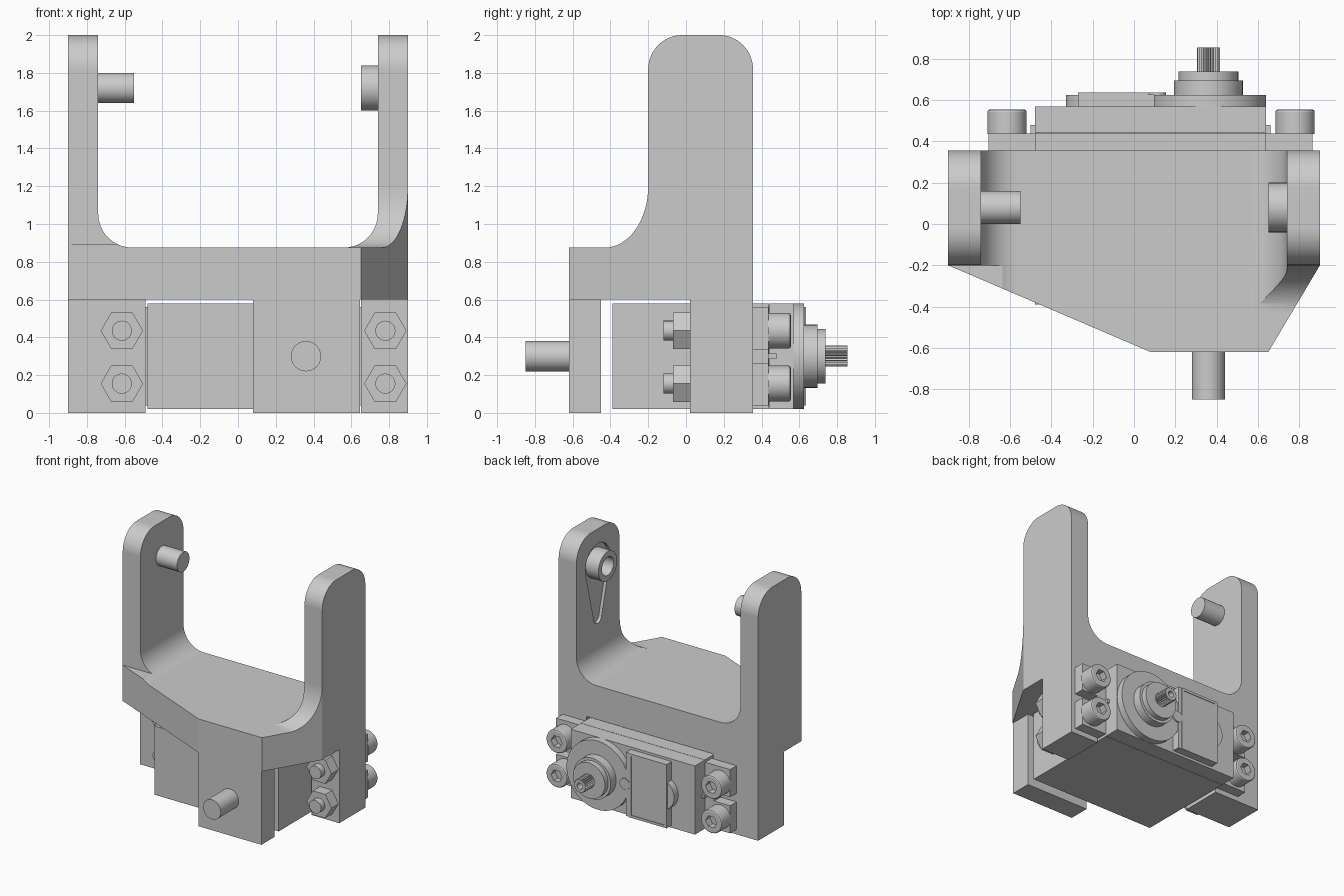
import bpy
import bmesh
from math import sin, cos, pi, radians
from mathutils import Vector

if "Cube" in bpy.data.objects:
    bpy.data.objects.remove(bpy.data.objects["Cube"], do_unlink=True)

grey = bpy.data.materials.new("plain grey")
grey.use_nodes = True
grey.diffuse_color = (0.6, 0.6, 0.6, 1)
grey.node_tree.nodes["Principled BSDF"].inputs["Base Color"].default_value = (0.6, 0.6, 0.6, 1)


def prism(name, pts, axis, a, b):
    """Extrude a flat outline along an axis from a to b."""
    def place(p, t):
        return {"x": (t, p[0], p[1]), "y": (p[0], t, p[1]), "z": (p[0], p[1], t)}[axis]
    bm = bmesh.new()
    face = bm.faces.new([bm.verts.new(place(p, a)) for p in pts])
    moved = bmesh.ops.extrude_face_region(bm, geom=[face])["geom"]
    bmesh.ops.translate(bm, verts=[v for v in moved if isinstance(v, bmesh.types.BMVert)],
                        vec=Vector(place((0, 0), b - a)))
    bmesh.ops.recalc_face_normals(bm, faces=bm.faces)
    mesh = bpy.data.meshes.new(name)
    bm.to_mesh(mesh)
    bm.free()
    mesh.materials.append(grey)
    ob = bpy.data.objects.new(name, mesh)
    bpy.context.collection.objects.link(ob)
    return ob


def box(name, x, y, z):
    return prism(name, [(x[0], z[0]), (x[1], z[0]), (x[1], z[1]), (x[0], z[1])], "y", *y)


def arc(cx, cy, rx, ry, start, end, n=16):
    steps = [radians(start + (end - start) * i / n) for i in range(n + 1)]
    return [(cx + rx * cos(t), cy + ry * sin(t)) for t in steps]


def circle(cx, cy, r, n=40):
    return arc(cx, cy, r, r, 0, 360, n)[:-1]


def combine(ob, tool, operation):
    """Apply a boolean and discard the tool."""
    mod = ob.modifiers.new("boolean", "BOOLEAN")
    mod.object, mod.operation, mod.solver = tool, operation, "EXACT"
    tool.hide_render = True
    bpy.context.view_layer.update()
    ev = ob.evaluated_get(bpy.context.evaluated_depsgraph_get())
    mesh = bpy.data.meshes.new_from_object(ev)
    ob.modifiers.clear()
    ob.data = mesh
    bpy.data.objects.remove(tool, do_unlink=True)


# Yoke: front outline, side outline and plan outline intersected
floor, under, back = 0.875, 0.6, 0.355
front = ([(-0.9, 0), (-0.49, 0), (-0.49, under), (0.65, under), (0.65, 0), (0.9, 0), (0.9, 2), (0.74, 2)]
         + arc(0.56, floor + 0.18, 0.18, 0.18, 0, -90)
         + arc(-0.56, floor + 0.18, 0.18, 0.18, 270, 180)
         + [(-0.74, 2), (-0.9, 2)])
side = ([(-0.62, under), (0.02, under), (0.02, 0), (back, 0)]
        + arc(back - 0.18, 1.82, 0.18, 0.18, 0, 90)
        + arc(-0.02, 1.82, 0.18, 0.18, 90, 180)
        + arc(-0.43, 1.2, 0.23, 1.2 - floor, 0, -90)
        + [(-0.62, floor)])
plan = [(-0.9, 0.5), (-0.9, -0.2), (0.08, -0.62), (0.65, -0.62), (0.9, -0.2), (0.9, 0.5)]
yoke = prism("yoke", front, "y", -0.8, 0.6)
combine(yoke, prism("side_shape", side, "x", -1.1, 1.1), "INTERSECT")
combine(yoke, prism("plan_shape", plan, "z", -0.2, 2.2), "INTERSECT")
combine(yoke, box("ledge_cutter", (-1.1, 0), (-0.9, -0.2), (0.892, 1.4)), "DIFFERENCE")
combine(yoke, box("front_block", (0.08, 0.645), (-0.62, -0.45), (0, 0.7)), "UNION")

# Teardrop recess inside the left arm
pivot_y, pivot_z = 0.08, 1.72
drop = arc(pivot_y, pivot_z, 0.16, 0.16, -12, 192, 28) + arc(pivot_y, 1.28, 0.05, 0.05, 192, 348, 14)
combine(yoke, prism("recess_cutter", drop, "x", 0.7, 0.765), "DIFFERENCE")

# Pivots and front pin
boss = prism("pivot_boss", circle(pivot_y, pivot_z, 0.12), "x", 0.65, 0.77)
combine(boss, prism("bore", circle(pivot_y, pivot_z, 0.075), "x", 0.6, 0.75), "DIFFERENCE")
prism("pivot_pin", circle(pivot_y, pivot_z, 0.08), "x", -0.76, -0.55)
prism("front_pin", circle(0.36, 0.3, 0.08), "y", -0.85, -0.61)

# Motor housing in stacked sections
mid_x, half, axis_z = 0.08, 0.56, 0.3
box("motor_body", (mid_x - half, mid_x + half), (-0.39, 0.44), (0.02, 0.58))
box("motor_cover", (mid_x - half, mid_x + half), (0.443, 0.57), (0.02, 0.58))
box("cover_joint", (mid_x - half + 0.01, mid_x + half - 0.01), (0.43, 0.45), (0.03, 0.57))

# Gear housing, label and output shaft
shaft_x = 0.36
prism("gear_cover", circle(shaft_x, axis_z, 0.28, 64), "y", 0.56, 0.625)
prism("idler_cover", circle(-0.2, axis_z, 0.13), "y", 0.56, 0.625)
box("label_base", (-0.27, 0.1), (0.56, 0.628), (0.04, 0.56))
label = box("label_frame", (-0.27, 0.07), (0.62, 0.636), (0.04, 0.56))
combine(label, box("label_inset", (-0.25, 0.05), (0.631, 0.7), (0.06, 0.54)), "DIFFERENCE")
prism("gear_dimple", circle(0.11, axis_z, 0.045), "y", 0.6, 0.636)
prism("bearing_base", circle(shaft_x, axis_z, 0.167, 48), "y", 0.62, 0.695)
prism("bearing_collar", circle(shaft_x, axis_z, 0.145, 48), "y", 0.69, 0.738)
teeth = 24
spline = [(shaft_x + r * cos(t), axis_z + r * sin(t))
          for i in range(teeth * 2)
          for t, r in [(pi * i / teeth, 0.056 if i % 2 else 0.048)]]
shaft = prism("output_shaft", spline, "y", 0.73, 0.855)
combine(shaft, prism("shaft_bore", circle(shaft_x, axis_z, 0.025, 24), "y", 0.78, 0.9), "DIFFERENCE")

# Mounting ears, ribs, bolts and nuts on both sides
for label_side, s, bolt_x in (("right", -1, -0.615), ("left", 1, 0.78)):
    edge = mid_x + s * half
    ear_in, ear_mid, ear_out = edge - s * 0.02, edge + s * 0.08, edge + s * 0.225
    ear = [(ear_in, 0.04), (ear_out, 0.04), (ear_out, 0.265), (ear_mid, 0.265),
           (ear_mid, 0.335), (ear_out, 0.335), (ear_out, 0.56), (ear_in, 0.56)]
    prism(label_side + "_ear", ear, "y", back, 0.438)
    rib_x = sorted((ear_in, edge + s * 0.02))
    box(label_side + "_rib", rib_x, (0.43, 0.48), (0.285, 0.315))
    for level, z in (("lower", 0.155), ("upper", 0.435)):
        name = label_side + "_" + level
        head = prism(name + "_bolt_head", circle(bolt_x, z, 0.095), "y", 0.435, 0.555)
        rim = [e for e in head.data.edges
               if all(head.data.vertices[i].co.y > 0.55 for i in e.vertices)]
        bm = bmesh.new()
        bm.from_mesh(head.data)
        bm.edges.ensure_lookup_table()
        bmesh.ops.bevel(bm, geom=[bm.edges[e.index] for e in rim], offset=0.012,
                        segments=2, affect="EDGES", profile=0.5)
        bm.to_mesh(head.data)
        bm.free()
        combine(head, prism("socket", circle(bolt_x, z, 0.05, 6), "y", 0.5, 0.6), "DIFFERENCE")
        prism(name + "_nut", circle(bolt_x, z, 0.112, 6), "y", -0.07, 0.025)
        prism(name + "_bolt_end", circle(bolt_x, z, 0.053), "y", -0.12, -0.05)

# Smooth rounded surfaces, keep edges crisp
bpy.ops.object.select_all(action="DESELECT")
for ob in bpy.context.collection.objects:
    if ob.type == "MESH":
        ob.select_set(True)
        bpy.context.view_layer.objects.active = ob
bpy.ops.object.shade_smooth_by_angle(angle=radians(20))
yoke.modifiers.new("even_shading", "WEIGHTED_NORMAL").keep_sharp = True
